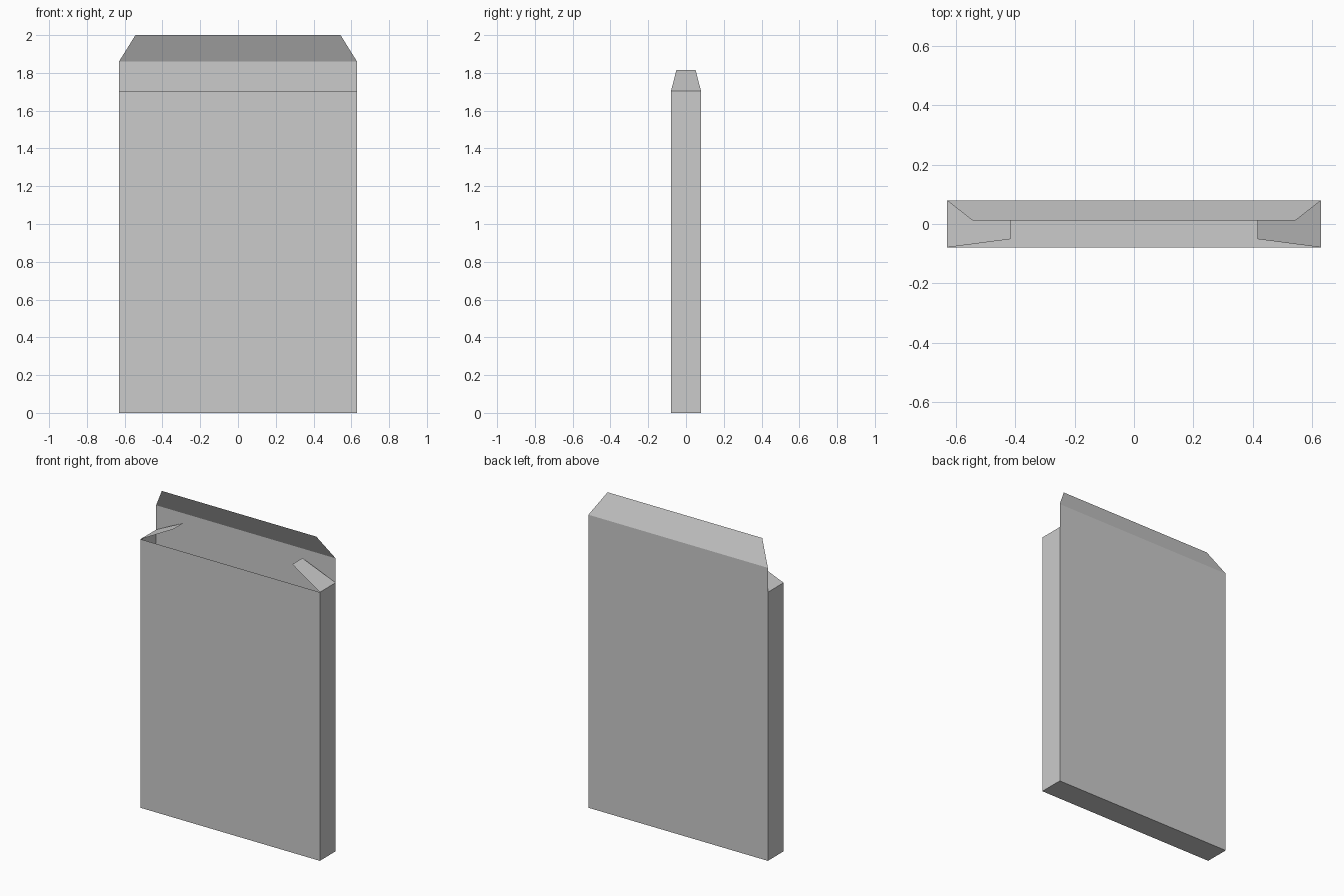
import bpy

if "Cube" in bpy.data.objects:
    bpy.data.objects.remove(bpy.data.objects["Cube"], do_unlink=True)

# One plain card colour
COLOR = (0.6, 0.6, 0.6, 1.0)
card = bpy.data.materials.new("grey_card")
card.use_nodes = True
card.diffuse_color = COLOR
card.node_tree.nodes["Principled BSDF"].inputs["Base Color"].default_value = COLOR

W, D = 0.63, 0.079         # half width, half depth
RIM, BACK_TOP = 1.705, 1.86  # heights of the opening and of the back panel


def panel(name, corners):
    """One flat sheet of card, corners counter-clockwise from outside."""
    mesh = bpy.data.meshes.new(name)
    mesh.from_pydata(corners, [], [tuple(range(len(corners)))])
    mesh.materials.append(card)
    obj = bpy.data.objects.new(name, mesh)
    bpy.context.collection.objects.link(obj)
    return obj


# Carton walls, open at the top, with a taller back
panel("front_panel", [(-W, -D, 0), (W, -D, 0), (W, -D, RIM), (-W, -D, RIM)])
panel("back_panel", [(W, D, 0), (-W, D, 0), (-W, D, BACK_TOP), (W, D, BACK_TOP)])
panel("bottom_panel", [(-W, D, 0), (W, D, 0), (W, -D, 0), (-W, -D, 0)])

# Lid flap leaning forward from the back panel
panel("lid_flap", [(W, D, BACK_TOP), (-W, D, BACK_TOP),
                   (-0.543, 0.011, 2.0), (0.543, 0.011, 2.0)])

# Side walls and the tapered dust flaps folded inward from them
for side, s in (("left", 1), ("right", -1)):
    x, y = s * W, s * D
    panel(side + "_panel", [(x, -y, 0), (x, y, 0), (x, y, RIM), (x, -y, RIM)])
    tip_x, tip_y = s * 0.417, s * 0.051
    panel(side + "_dust_flap", [(x, -y, RIM), (x, y, RIM),
                                (tip_x, tip_y, 1.815), (tip_x, -tip_y, 1.815)])
